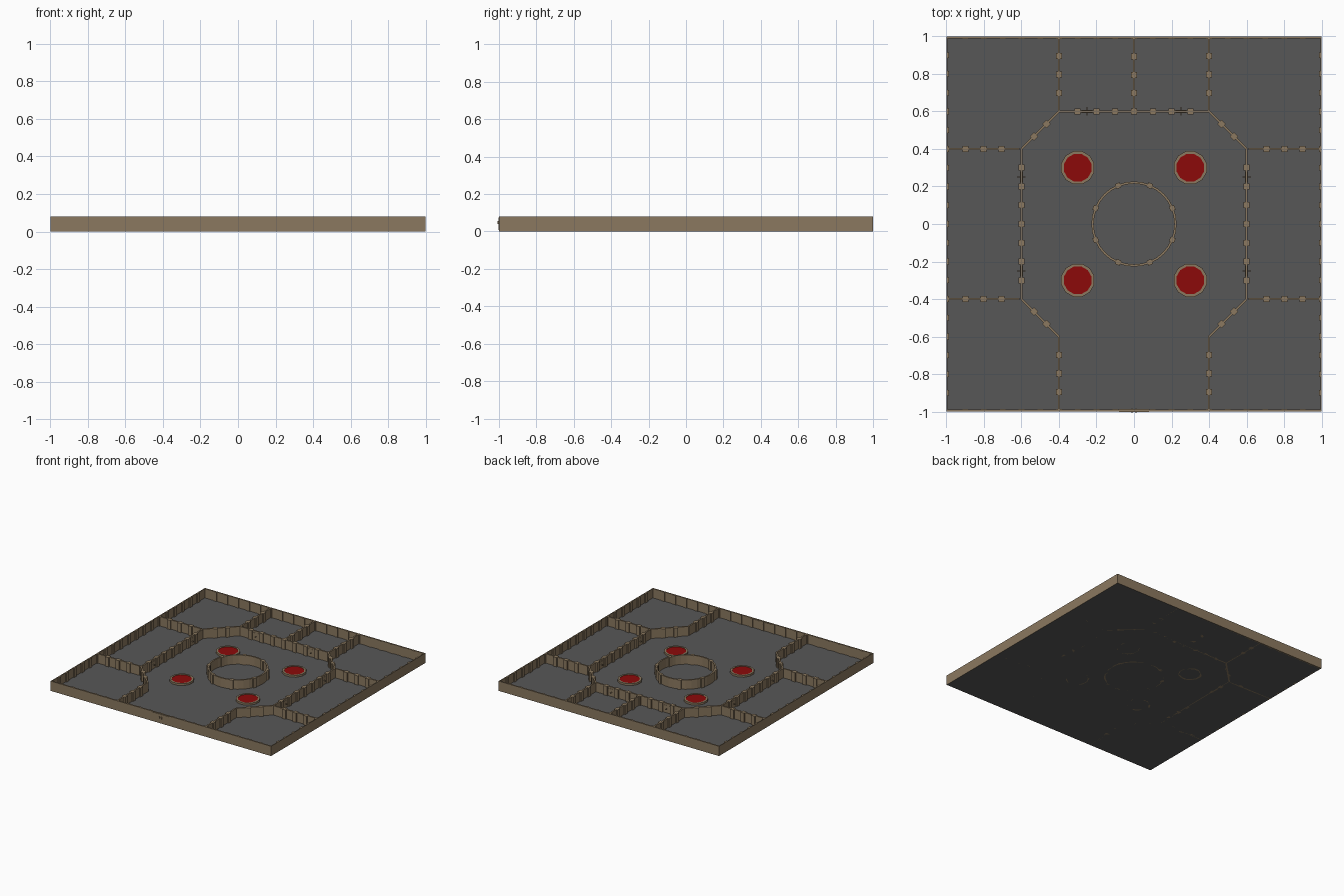
import bpy, bmesh, math
from mathutils import Matrix, Vector

if "Cube" in bpy.data.objects:
    bpy.data.objects.remove(bpy.data.objects["Cube"])

H = 0.08      # wall height
T = 0.012     # wall thickness


def material(name, rgb):
    m = bpy.data.materials.new(name)
    m.diffuse_color = (*rgb, 1)
    m.use_nodes = True
    m.node_tree.nodes["Principled BSDF"].inputs["Base Color"].default_value = m.diffuse_color
    return m


STONE = material("tan stone", (0.258, 0.19, 0.115))
FLOOR = material("dark grey floor", (0.095, 0.095, 0.095))
RED = material("deep red", (0.262, 0.003, 0.003))


def finish(bm, name, mat):
    bmesh.ops.recalc_face_normals(bm, faces=bm.faces)
    me = bpy.data.meshes.new(name)
    bm.to_mesh(me)
    bm.free()
    me.materials.append(mat)
    ob = bpy.data.objects.new(name, me)
    bpy.context.collection.objects.link(ob)
    return ob


def box(bm, cx, cy, sx, sy, z0, z1, angle=0):
    m = (Matrix.Translation((cx, cy, (z0 + z1) / 2)) @ Matrix.Rotation(angle, 4, 'Z')
         @ Matrix.Diagonal((sx, sy, z1 - z0, 1)))
    bmesh.ops.create_cube(bm, size=1, matrix=m)


def ring(bm, cx, cy, r_out, r_in, z0, z1, n, phase=0.0):
    loops = []
    for r, z in ((r_out, z0), (r_out, z1), (r_in, z1), (r_in, z0)):
        loops.append([bm.verts.new((cx + r * math.cos(phase + 2 * math.pi * i / n),
                                    cy + r * math.sin(phase + 2 * math.pi * i / n), z))
                      for i in range(n)])
    for k in range(4):
        a, b = loops[k], loops[(k + 1) % 4]
        for i in range(n):
            j = (i + 1) % n
            bm.faces.new((a[i], a[j], b[j], b[i]))


def wall(name, p, q, ribs):
    """Thin wall from p to q with evenly spaced square ribs."""
    p, q = Vector(p), Vector(q)
    d = q - p
    ang = math.atan2(d.y, d.x)
    c = (p + q) / 2
    bm = bmesh.new()
    box(bm, c.x, c.y, d.length, T, 0, H, ang)
    for i in range(1, ribs + 1):
        r = p + d * i / (ribs + 1)
        box(bm, r.x, r.y, 0.032, 0.032, 0, H, ang)
    finish(bm, name, STONE)


# floor slab
bm = bmesh.new()
box(bm, 0, 0, 1.996, 1.996, 0, 0.004)
finish(bm, "floor", FLOOR)

# perimeter wall with ribs on the inner side only
bm = bmesh.new()
for s in (-1, 1):
    box(bm, 0, s * 0.995, 2, 0.01, 0, H)
    box(bm, s * 0.997, 0, 0.006, 1.98, 0, H)
    for i in range(-9, 10):
        box(bm, i * 0.1, s * 0.992, 0.03, 0.014, 0, H)
        box(bm, s * 0.992, i * 0.1, 0.014, 0.03, 0, H)
finish(bm, "perimeter_wall", STONE)

# inner walls
wall("hall_back_wall", (-0.4, 0.6), (0.4, 0.6), 7)
wall("back_room_divider", (0, 0.6), (0, 0.99), 3)
for s, side in ((-1, "left"), (1, "right")):
    wall(side + "_hall_wall", (s * 0.6, -0.4), (s * 0.6, 0.4), 7)
    for t, end in ((-1, "front"), (1, "back")):
        tag = side + "_" + end
        wall(tag + "_diagonal_wall", (s * 0.4, t * 0.6), (s * 0.6, t * 0.4), 2)
        wall(tag + "_room_wall_long", (s * 0.4, t * 0.6), (s * 0.4, t * 0.995), 3)
        wall(tag + "_room_wall_cross", (s * 0.61, t * 0.4), (s * 0.995, t * 0.4), 3)

# doors with handles
bm = bmesh.new()
for s in (-1, 1):
    box(bm, s * 0.25, 0.6, 0.06, 0.015, 0, 0.065)
    box(bm, s * 0.25, 0.6, 0.005, 0.045, 0.035, 0.04)
    for t in (-1, 1):
        box(bm, s * 0.6, t * 0.25, 0.015, 0.06, 0, 0.065)
        box(bm, s * 0.6, t * 0.25, 0.045, 0.005, 0.035, 0.04)
finish(bm, "inner_doors", STONE)

bm = bmesh.new()
box(bm, 0, -0.995, 0.16, 0.016, 0.008, 0.075)
for s in (-1, 1):
    box(bm, s * 0.01, -0.995, 0.006, 0.024, 0.04, 0.055)
finish(bm, "main_gate", STONE)

# central round wall with eight ribs
bm = bmesh.new()
ring(bm, 0, 0, 0.227, 0.215, 0, H, 32)
for i in range(8):
    a = math.pi / 8 + i * math.pi / 4
    box(bm, 0.221 * math.cos(a), 0.221 * math.sin(a), 0.028, 0.028, 0, H, a)
finish(bm, "central_round_wall", STONE)

# four low basins with red discs
for x in (-0.3, 0.3):
    for y in (-0.3, 0.3):
        bm = bmesh.new()
        ring(bm, x, y, 0.091, 0.076, 0, 0.02, 12, math.pi / 12)
        finish(bm, "basin_rim", STONE)
        bm = bmesh.new()
        bmesh.ops.create_cone(bm, cap_ends=True, segments=12, radius1=0.077, radius2=0.077,
                              depth=0.012, matrix=Matrix.Translation((x, y, 0.011))
                              @ Matrix.Rotation(math.pi / 12, 4, 'Z'))
        finish(bm, "basin_disc", RED)
